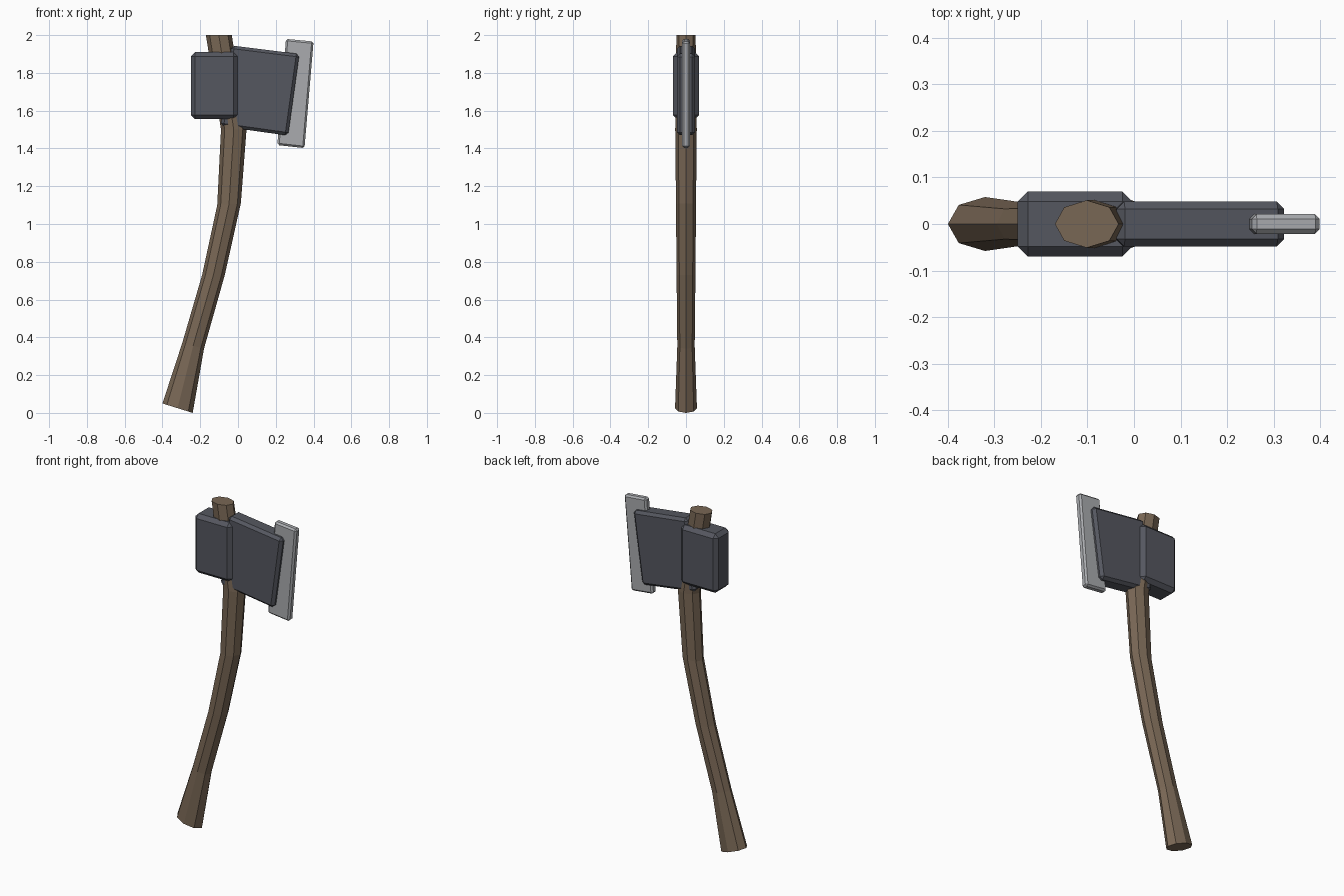
import bpy
import bmesh
import math

if "Cube" in bpy.data.objects:
    bpy.data.objects.remove(bpy.data.objects["Cube"])


def material(name, rgb):
    m = bpy.data.materials.new(name)
    m.diffuse_color = (*rgb, 1)
    m.use_nodes = True
    m.node_tree.nodes["Principled BSDF"].inputs["Base Color"].default_value = m.diffuse_color
    return m


def finish(name, bm, mat):
    bmesh.ops.recalc_face_normals(bm, faces=bm.faces)
    mesh = bpy.data.meshes.new(name)
    bm.to_mesh(mesh)
    bm.free()
    mesh.materials.append(mat)
    ob = bpy.data.objects.new(name, mesh)
    bpy.context.collection.objects.link(ob)
    return ob


def slab(name, profile, half_y, bevel, mat):
    """Side profile in x/z extruded across y, with chamfered edges."""
    bm = bmesh.new()
    front, back = ([bm.verts.new((x, y, z)) for x, z in profile]
                   for y in (-half_y, half_y))
    bm.faces.new(front)
    bm.faces.new(back[::-1])
    n = len(profile)
    for i in range(n):
        j = (i + 1) % n
        bm.faces.new((front[i], back[i], back[j], front[j]))
    bmesh.ops.recalc_face_normals(bm, faces=bm.faces)
    bmesh.ops.bevel(bm, geom=bm.edges[:], offset=bevel, segments=1,
                    affect='EDGES', profile=0.5)
    return finish(name, bm, mat)


def loft(name, sections, mat, sides=8):
    """Elliptical rings, each given by left (x, z), right (x, z), half depth."""
    bm = bmesh.new()
    rings = []
    for lx, lz, rx, rz, hy in sections:
        ring = []
        for k in range(sides):
            a = 2 * math.pi * k / sides
            t = (1 + math.cos(a)) / 2
            ring.append(bm.verts.new((lx + (rx - lx) * t, hy * math.sin(a),
                                      lz + (rz - lz) * t)))
        rings.append(ring)
    for a, b in zip(rings, rings[1:]):
        for k in range(sides):
            m = (k + 1) % sides
            bm.faces.new((a[k], a[m], b[m], b[k]))
    bm.faces.new(rings[0][::-1])
    bm.faces.new(rings[-1])
    return finish(name, bm, mat)


wood = material("wood", (0.19, 0.135, 0.09))
iron = material("dark_iron", (0.09, 0.095, 0.115))
steel = material("bright_steel", (0.40, 0.41, 0.43))

# Curved octagonal handle
loft("handle", [
    (-0.40, 0.05, -0.24, 0.00, 0.058),
    (-0.295, 0.37, -0.18, 0.34, 0.046),
    (-0.19, 0.73, -0.07, 0.73, 0.050),
    (-0.11, 1.10, 0.015, 1.11, 0.053),
    (-0.09, 1.50, 0.045, 1.50, 0.057),
    (-0.17, 2.00, -0.033, 2.00, 0.051),
], wood)

# Poll block behind the handle
slab("poll", [(-0.25, 1.555), (-0.003, 1.555), (-0.003, 1.91), (-0.25, 1.91)],
     0.07, 0.022, iron)

# Tilted cheek block
slab("cheek", [(-0.092, 1.518), (0.265, 1.468), (0.325, 1.90), (-0.035, 1.945)],
     0.048, 0.016, iron)

# Cutting edge
slab("blade_edge", [(0.208, 1.418), (0.352, 1.402), (0.40, 1.966), (0.254, 1.98)],
     0.021, 0.010, steel)
